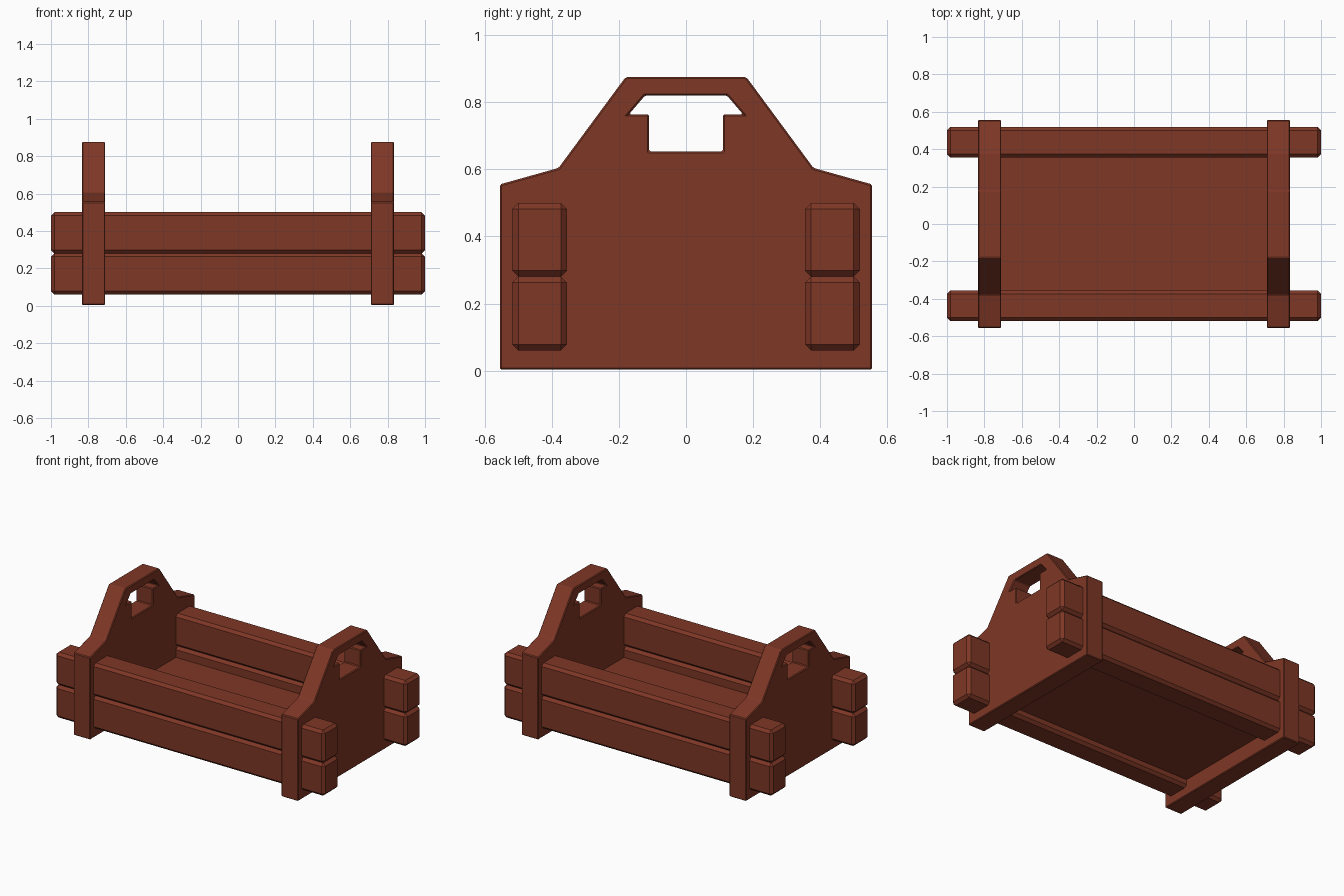
import bpy, bmesh
from mathutils import Vector

if "Cube" in bpy.data.objects:
    bpy.data.objects.remove(bpy.data.objects["Cube"])

wood = bpy.data.materials.new("reddish brown wood")
wood.diffuse_color = (0.21, 0.038, 0.019, 1.0)
wood.use_nodes = True
wood.node_tree.nodes["Principled BSDF"].inputs["Base Color"].default_value = wood.diffuse_color


def finish(bm, name, bevel):
    bmesh.ops.recalc_face_normals(bm, faces=bm.faces)
    me = bpy.data.meshes.new(name)
    bm.to_mesh(me)
    bm.free()
    me.materials.append(wood)
    ob = bpy.data.objects.new(name, me)
    bpy.context.collection.objects.link(ob)
    if bevel:
        mod = ob.modifiers.new("edge_bevel", 'BEVEL')
        mod.width = bevel
        mod.segments = 1
        mod.limit_method = 'ANGLE'
    return ob


def box(name, x, y, z, bevel=0.0):
    """Box from (min, max) ranges."""
    bm = bmesh.new()
    bmesh.ops.create_cube(bm, size=1)
    for v in bm.verts:
        v.co = [r[0] if c < 0 else r[1] for c, r in zip(v.co, (x, y, z))]
    return finish(bm, name, bevel)


def mirrored(half):
    """Close a right-half (y, z) outline by mirroring it in y."""
    return half + [(-y, z) for y, z in reversed(half)]


outline = mirrored([(0.555, 0.003), (0.555, 0.555), (0.38, 0.604), (0.18, 0.875)])
handle_hole = mirrored([(0.11, 0.653), (0.11, 0.764), (0.17, 0.764), (0.122, 0.82)])


def end_panel(name, x0, x1):
    bm = bmesh.new()
    for loop in (outline, handle_hole):
        vs = [bm.verts.new((x0, y, z)) for y, z in loop]
        for i, v in enumerate(vs):
            bm.edges.new((v, vs[(i + 1) % len(vs)]))
    bmesh.ops.triangle_fill(bm, use_beauty=True, edges=bm.edges[:], normal=Vector((1, 0, 0)))
    ext = bmesh.ops.extrude_face_region(bm, geom=bm.faces[:], use_keep_orig=True)
    moved = [g for g in ext["geom"] if isinstance(g, bmesh.types.BMVert)]
    bmesh.ops.translate(bm, vec=(x1 - x0, 0, 0), verts=moved)
    return finish(bm, name, 0.005)


# end panels with handle cut-outs
end_panel("left_end_panel", -0.835, -0.71)
end_panel("right_end_panel", 0.71, 0.835)

# two stacked rails on each long side
for side, y in (("front", (-0.518, -0.355)), ("back", (0.355, 0.518))):
    box(side + "_lower_rail", (-1, 1), y, (0.06, 0.28), 0.018)
    box(side + "_upper_rail", (-1, 1), y, (0.28, 0.5), 0.018)

# floor board
box("floor_board", (-0.72, 0.72), (-0.365, 0.365), (0.11, 0.21))
